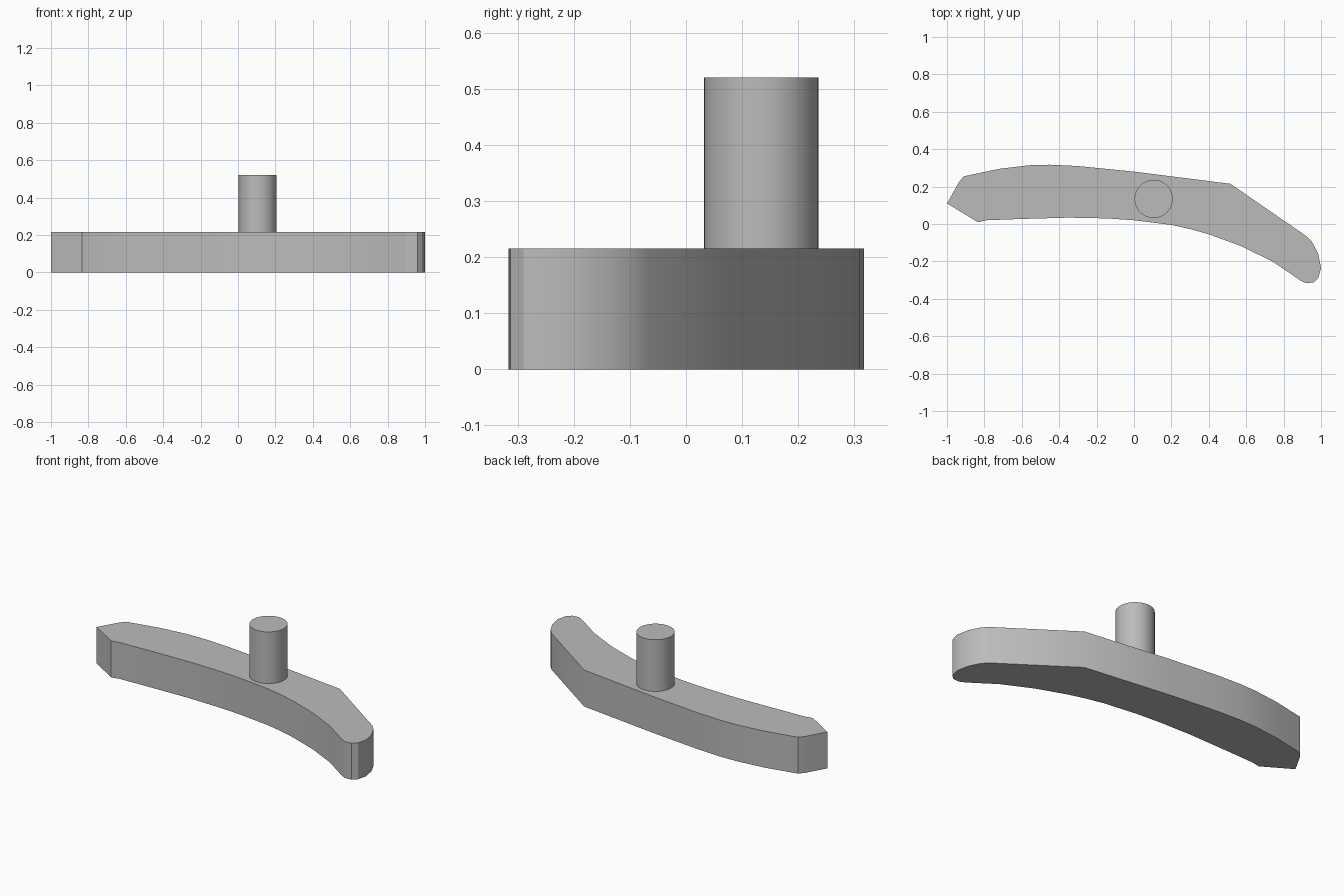
import bpy
import bmesh
import math

cube = bpy.data.objects.get("Cube")
if cube:
    bpy.data.objects.remove(cube, do_unlink=True)

# Single plain grey finish
grey = bpy.data.materials.new("plain_grey")
grey.use_nodes = True
color = (0.5, 0.5, 0.5, 1)
grey.diffuse_color = color
grey.node_tree.nodes["Principled BSDF"].inputs["Base Color"].default_value = color


def prism(name, outline, bottom, top):
    """Extrude a counter-clockwise outline between two heights."""
    bm = bmesh.new()
    base = bm.faces.new([bm.verts.new((x, y, bottom)) for x, y in outline])
    cap = bmesh.ops.extrude_face_region(bm, geom=[base], use_keep_orig=True)
    for v in cap["geom"]:
        if isinstance(v, bmesh.types.BMVert):
            v.co.z = top
    bmesh.ops.recalc_face_normals(bm, faces=bm.faces)
    mesh = bpy.data.meshes.new(name)
    bm.to_mesh(mesh)
    bm.free()
    mesh.materials.append(grey)
    obj = bpy.data.objects.new(name, mesh)
    bpy.context.collection.objects.link(obj)
    bpy.ops.object.select_all(action="DESELECT")
    bpy.context.view_layer.objects.active = obj
    obj.select_set(True)
    bpy.ops.object.shade_smooth_by_angle(angle=math.radians(30))
    return obj


# Curved bar: front edge, rounded right end, back edge, pointed left end
front = [(-1, .11), (-.835, .01), (-.79, .02), (-.6, .027), (-.35, .034),
         (-.15, .03), (0, .02), (.2, -.005), (.3, -.027), (.4, -.055),
         (.57, -.117), (.74, -.2), (.89, -.302)]
tip = [(.92, -.316), (.96, -.313), (.985, -.29), (1, -.235), (.985, -.16),
       (.955, -.1), (.925, -.067)]
back = [(.515, .215), (0, .28), (-.3, .31), (-.45, .317), (-.56, .314),
        (-.72, .295), (-.91, .255), (-.935, .225)]
prism("curved_bar", front + tip + back, 0, .215)

# Upright round peg
sides = 48
peg = [(.105 + .102 * math.cos(math.tau * i / sides),
        .134 + .102 * math.sin(math.tau * i / sides)) for i in range(sides)]
prism("round_peg", peg, .2, .52)
